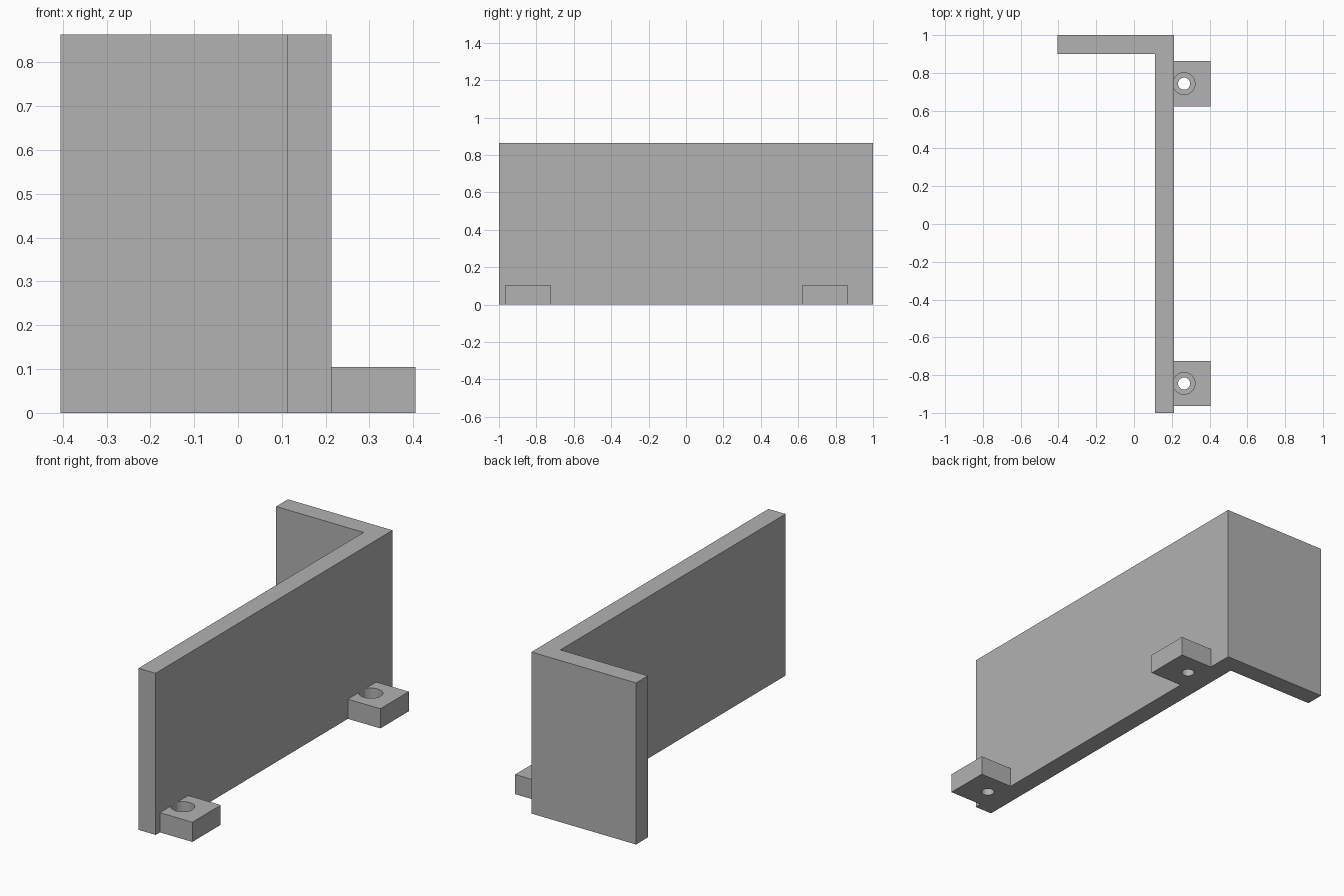
import bpy
import bmesh

cube = bpy.data.objects.get("Cube")
if cube:
    bpy.data.objects.remove(cube, do_unlink=True)

HEIGHT, FOOT_HEIGHT, BORE_FLOOR = 0.863, 0.105, 0.045
WALL_IN, WALL_OUT, HALF_X = 0.112, 0.213, 0.405

grey = bpy.data.materials.new("plain grey")
grey.use_nodes = True
grey.diffuse_color = (0.445, 0.445, 0.445, 1)
grey.node_tree.nodes["Principled BSDF"].inputs["Base Color"].default_value = grey.diffuse_color


def extrude_profile(name, points, height):
    """Solid made by raising a flat outline from the ground."""
    bm = bmesh.new()
    face = bm.faces.new([bm.verts.new((x, y, 0)) for x, y in points])
    raised = bmesh.ops.extrude_face_region(bm, geom=[face])["geom"]
    verts = [v for v in raised if isinstance(v, bmesh.types.BMVert)]
    bmesh.ops.translate(bm, verts=verts, vec=(0, 0, height))
    bmesh.ops.recalc_face_normals(bm, faces=bm.faces)
    mesh = bpy.data.meshes.new(name)
    bm.to_mesh(mesh)
    bm.free()
    mesh.materials.append(grey)
    obj = bpy.data.objects.new(name, mesh)
    bpy.context.collection.objects.link(obj)
    return obj


def drill(obj, x, y, radius, bottom, top):
    """Cut a round vertical hole and remove the cutter."""
    bpy.ops.mesh.primitive_cylinder_add(
        vertices=48, radius=radius, depth=top - bottom,
        location=(x, y, (top + bottom) / 2))
    cutter = bpy.context.object
    cutter.hide_render = True
    cutter.data.materials.append(grey)
    mod = obj.modifiers.new("hole", "BOOLEAN")
    mod.operation, mod.solver, mod.object = "DIFFERENCE", "EXACT", cutter
    bpy.ops.object.select_all(action="DESELECT")
    obj.select_set(True)
    bpy.context.view_layer.objects.active = obj
    bpy.ops.object.modifier_apply(modifier=mod.name)
    bpy.data.objects.remove(cutter, do_unlink=True)


# Long side wall with a return plate at the back
extrude_profile("angled_wall", [
    (WALL_IN, -1), (WALL_OUT, -1), (WALL_OUT, 1),
    (-HALF_X, 1), (-HALF_X, 0.9), (WALL_IN, 0.9)], HEIGHT)

# Mounting feet with counterbored screw holes
for name, y in (("front_foot", -0.844), ("back_foot", 0.743)):
    foot = extrude_profile(name, [
        (WALL_OUT, y - 0.12), (HALF_X, y - 0.12),
        (HALF_X, y + 0.12), (WALL_OUT, y + 0.12)], FOOT_HEIGHT)
    drill(foot, 0.265, y, 0.058, BORE_FLOOR, FOOT_HEIGHT + 0.1)
    drill(foot, 0.265, y, 0.032, -0.1, FOOT_HEIGHT + 0.1)
    bpy.ops.object.shade_smooth_by_angle()
